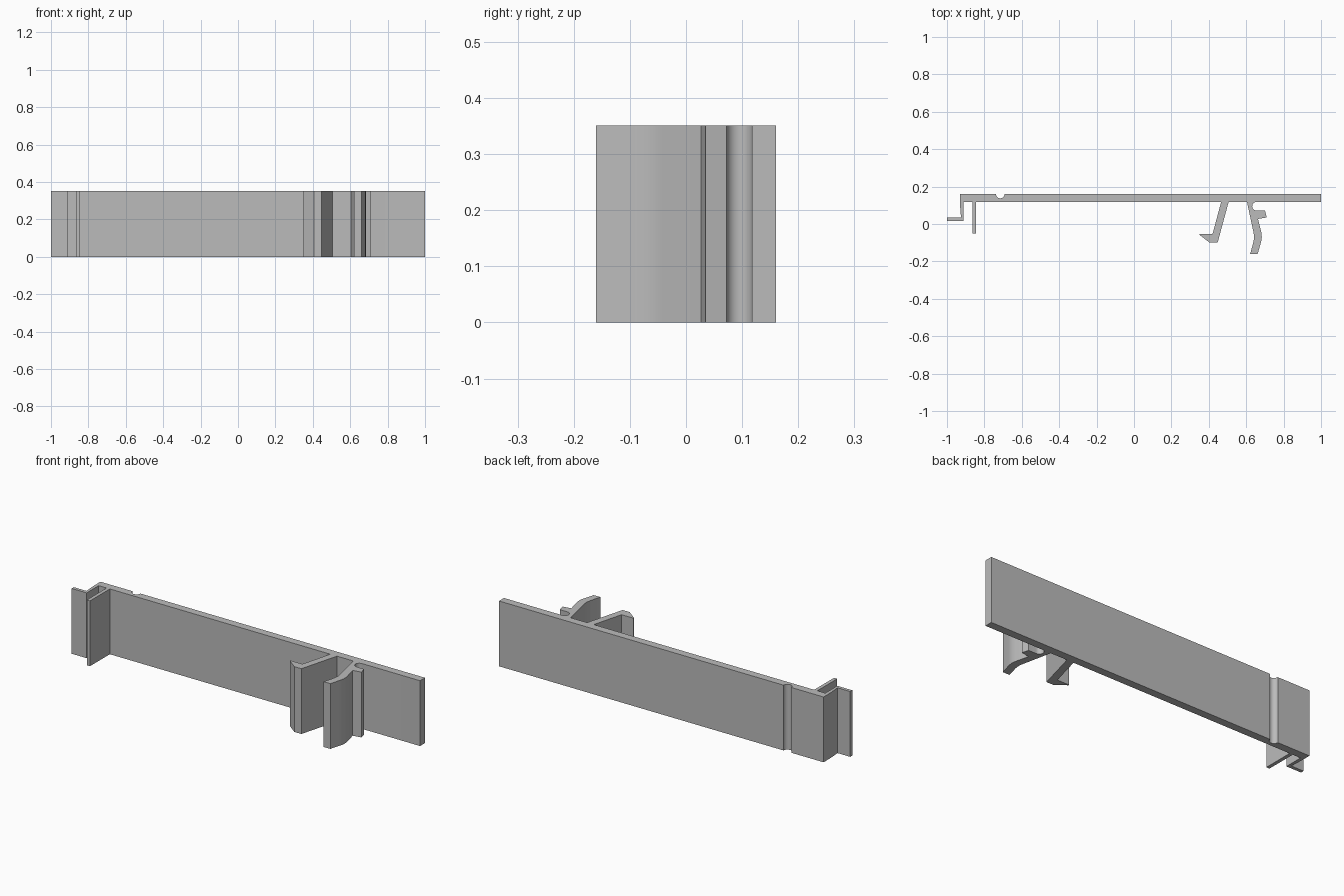
import bpy, bmesh
from math import cos, sin, radians
from mathutils import Vector

HEIGHT = 0.351
BACK, FRONT = 0.16, 0.118

cube = bpy.data.objects.get("Cube")
if cube:
    bpy.data.objects.remove(cube, do_unlink=True)

grey = bpy.data.materials.new("plain grey")
grey.use_nodes = True
colour = (0.5, 0.5, 0.5, 1)
grey.diffuse_color = colour
grey.node_tree.nodes["Principled BSDF"].inputs["Base Color"].default_value = colour


def arc(cx, cy, r, start, end, steps=12):
    """Points along a circular arc, angles in degrees."""
    angles = [radians(start + (end - start) * i / steps) for i in range(steps + 1)]
    return [(cx + r * cos(a), cy + r * sin(a)) for a in angles]


def bend(before, corner, after, size=0.03, steps=6):
    """Rounded corner between two straight runs."""
    b, c, a = Vector(before), Vector(corner), Vector(after)
    p = c + (b - c).normalized() * size
    q = c + (a - c).normalized() * size
    ts = [i / steps for i in range(steps + 1)]
    return [tuple(p * (1 - t) ** 2 + c * 2 * t * (1 - t) + q * t * t) for t in ts]


# Cross-section pieces, listed around the outline
edge_lip = [(-0.93, BACK), (-0.93, 0.10), (-0.925, 0.034), (-1, 0.034),
            (-1, 0.016), (-0.911, 0.016), (-0.911, FRONT)]
rib = [(-0.864, FRONT), (-0.864, -0.05), (-0.845, -0.05), (-0.845, FRONT)]
hooked_arm = [(0.466, FRONT), (0.42, -0.053), (0.35, -0.053), (0.35, -0.058),
              (0.405, -0.10), (0.447, -0.10), (0.506, FRONT)]

root, inner, inner_tip = (0.604, FRONT), (0.645, -0.073), (0.621, -0.16)
outer_tip, outer, tab_root = (0.661, -0.16), (0.687, -0.07), (0.663, 0.027)
bent_arm = [root] + bend(root, inner, inner_tip) + [inner_tip, outer_tip]
bent_arm += bend(outer_tip, outer, tab_root) + [tab_root]
tab = [(0.71, 0.035), (0.70, 0.072)]
round_notch = arc(0.655, 0.095, 0.023, 270, 90)

panel_end = [(1, FRONT), (1, BACK)]
groove = arc(-0.715, BACK, 0.023, 0, -180)

outline = (edge_lip + rib + hooked_arm + bent_arm + tab + round_notch
           + panel_end + groove)

# Extrude the cross-section upward
bm = bmesh.new()
base = bm.faces.new([bm.verts.new((x, y, 0)) for x, y in outline])
top = bmesh.ops.extrude_face_region(bm, geom=[base], use_keep_orig=True)["geom"]
bmesh.ops.translate(bm, vec=(0, 0, HEIGHT),
                    verts=[v for v in top if isinstance(v, bmesh.types.BMVert)])
bmesh.ops.recalc_face_normals(bm, faces=bm.faces)
caps = [f for f in bm.faces if len(f.verts) > 4]
bmesh.ops.triangulate(bm, faces=caps)

mesh = bpy.data.meshes.new("clip_panel")
bm.to_mesh(mesh)
bm.free()
mesh.materials.append(grey)
panel = bpy.data.objects.new("clip_panel", mesh)
bpy.context.collection.objects.link(panel)

# Smooth the curved runs, keep the corners sharp
bpy.ops.object.select_all(action='DESELECT')
panel.select_set(True)
bpy.context.view_layer.objects.active = panel
bpy.ops.object.shade_smooth_by_angle(angle=radians(25))
